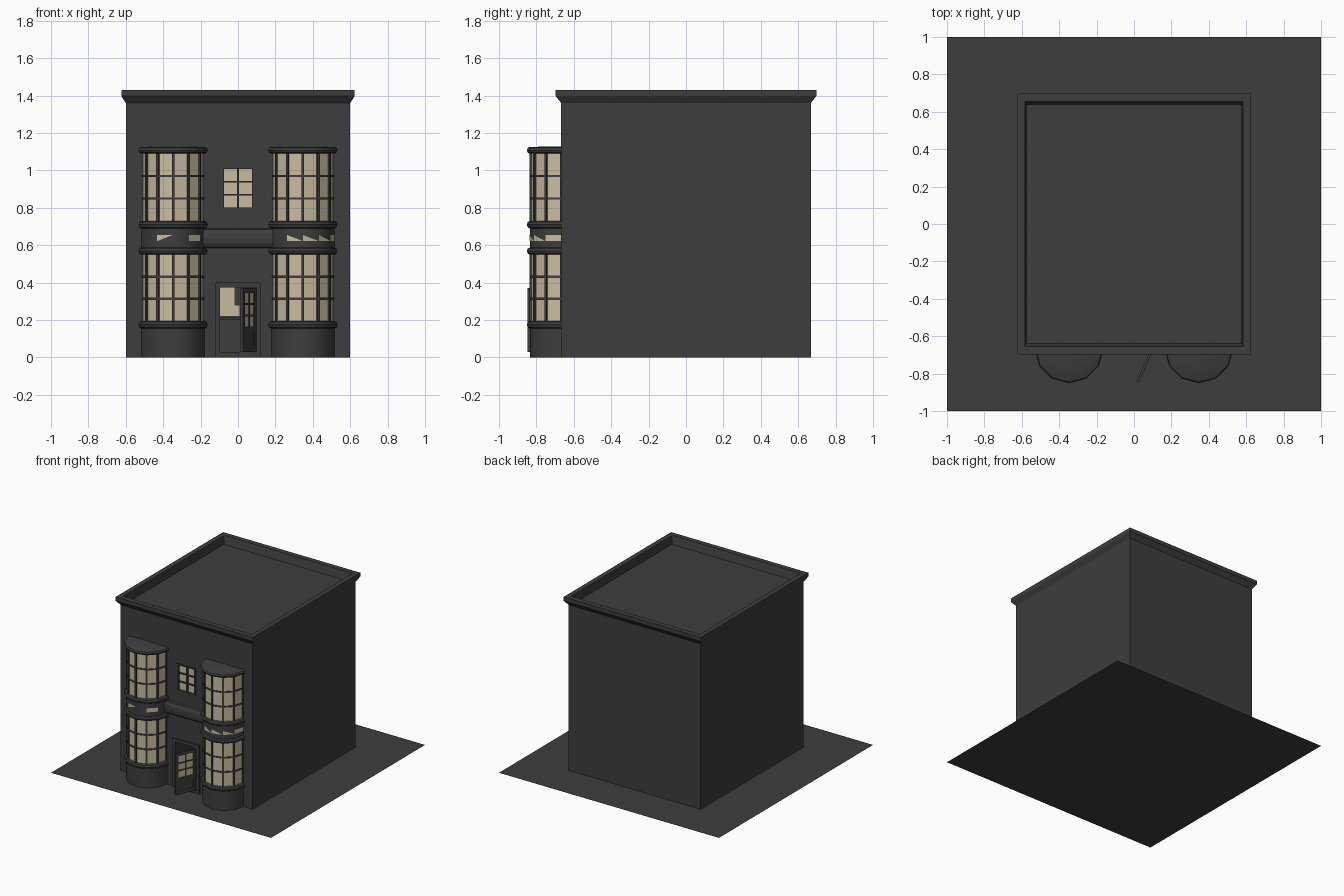
import bpy, bmesh, math
from mathutils import Matrix, Vector

if "Cube" in bpy.data.objects:
    bpy.data.objects.remove(bpy.data.objects["Cube"])


def material(name, rgb):
    m = bpy.data.materials.new(name)
    m.diffuse_color = (*rgb, 1)
    m.use_nodes = True
    m.node_tree.nodes["Principled BSDF"].inputs["Base Color"].default_value = m.diffuse_color
    return m


DARK = material("charcoal", (0.047, 0.047, 0.047))
GLASS = material("warm_glass", (0.58, 0.50, 0.35))
WALL_Y = -0.667


def finish(name, bm, mats=(DARK,), fix=True):
    if fix:
        bmesh.ops.recalc_face_normals(bm, faces=bm.faces[:])
    me = bpy.data.meshes.new(name)
    bm.to_mesh(me)
    bm.free()
    ob = bpy.data.objects.new(name, me)
    bpy.context.collection.objects.link(ob)
    for m in mats:
        me.materials.append(m)
    return ob


def add_box(bm, x0, x1, y0, y1, z0, z1, matrix=Matrix()):
    local = (Matrix.Translation(((x0 + x1) / 2, (y0 + y1) / 2, (z0 + z1) / 2))
             @ Matrix.Diagonal((x1 - x0, y1 - y0, z1 - z0, 1)))
    bmesh.ops.create_cube(bm, size=1, matrix=matrix @ local)


def boxes(name, specs, mat=DARK):
    bm = bmesh.new()
    for s in specs:
        add_box(bm, *s)
    return finish(name, bm, (mat,))


# Ground slab
bm = bmesh.new()
bm.faces.new([bm.verts.new((x, y, 0)) for x, y in ((-1, -1), (1, -1), (1, 1), (-1, 1))])
finish("ground_plane", bm, fix=False)

# Building: walls, flared cornice, parapet and sunken roof as stacked rectangles
levels = [(0.6, 0.667, 0), (0.6, 0.667, 1.36), (0.624, 0.697, 1.398), (0.624, 0.697, 1.43),
          (0.584, 0.655, 1.43), (0.575, 0.638, 1.365)]
bm = bmesh.new()
rings = [[bm.verts.new((sx * x, sy * y, z)) for sx, sy in ((-1, -1), (1, -1), (1, 1), (-1, 1))]
         for x, y, z in levels]
for a, b in zip(rings, rings[1:]):
    for i in range(4):
        j = (i + 1) % 4
        bm.faces.new((a[i], a[j], b[j], b[i]))
bm.faces.new(rings[0][::-1])
bm.faces.new(rings[-1])
building = finish("building", bm)

# Door and window recesses
cutter = boxes("recess_cutter", [(-0.095, 0.1, -0.72, -0.42, 0.03, 0.375),
                                 (-0.075, 0.075, -0.72, -0.645, 0.8, 1.01)])
mod = building.modifiers.new("recesses", "BOOLEAN")
mod.operation, mod.object, mod.solver = "DIFFERENCE", cutter, "EXACT"
bpy.context.view_layer.objects.active = building
bpy.ops.object.modifier_apply(modifier="recesses")
bpy.data.objects.remove(cutter)

# Upper centre window
boxes("centre_window_glass", [(-0.075, 0.075, -0.652, -0.645, 0.8, 1.01)], GLASS)
boxes("centre_window_bars",
      [(-0.005, 0.005, -0.665, -0.65, 0.8, 1.01)]
      + [(-0.075, 0.075, -0.665, -0.65, z - 0.004, z + 0.004) for z in (0.87, 0.94)]
      + [(s * 0.08 - 0.006, s * 0.08 + 0.006, -0.674, -0.65, 0.79, 1.02) for s in (-1, 1)]
      + [(-0.086, 0.086, -0.674, -0.65, z - 0.006, z + 0.006) for z in (0.796, 1.014)])

# Rounded band between the bays
bm = bmesh.new()
section = [(0, 0.585), (0.014, 0.59), (0.025, 0.61), (0.028, 0.6375), (0.025, 0.665), (0.014, 0.685), (0, 0.69)]
ends = [[bm.verts.new((x, WALL_Y - d, z)) for d, z in section] for x in (-0.19, 0.19)]
for i in range(len(section)):
    j = (i + 1) % len(section)
    bm.faces.new((ends[0][i], ends[0][j], ends[1][j], ends[1][i]))
for e in ends:
    bm.faces.new(e)
band = finish("name_band", bm)
band.name = "rounded_band"

# Bay window profile, radius and height
R, RG = 0.168, 0.162


def moulding(z0, z1):
    h = z1 - z0
    return [(R, z0), (0.179, z0 + h * 0.15), (0.184, z0 + h * 0.5), (0.179, z0 + h * 0.85), (R, z1)]


WINDOWS = ((0.195, 0.55), (0.73, 1.09))
profile = ([(R, 0)] + moulding(0.155, 0.195) + [(RG, 0.195), (RG, 0.55)] + moulding(0.55, 0.587)
           + moulding(0.69, 0.73) + [(RG, 0.73), (RG, 1.09)]
           + [(R, 1.09), (0.179, 1.095), (0.184, 1.107), (0.179, 1.12), (0.168, 1.126), (0.004, 1.128)])
ANGLES = [math.radians(a) for a in range(-90, 91, 30)]


def on_bay(cx, r, a, z):
    return Vector((cx + r * math.sin(a), WALL_Y - r * math.cos(a), z))


def lathe(bm, cx, pts, closed=False):
    rows = [[bm.verts.new(on_bay(cx, r, a, z)) for a in ANGLES] for r, z in pts]
    pairs = list(zip(range(len(pts)), range(1, len(pts)))) + ([(len(pts) - 1, 0)] if closed else [])
    for p, q in pairs:
        for i in range(len(ANGLES) - 1):
            f = bm.faces.new((rows[p][i], rows[p][i + 1], rows[q][i + 1], rows[q][i]))
            if pts[p][0] == RG and pts[q][0] == RG:
                f.material_index = 1


def band_glass(bm, cx, a0, corners):
    # Small lit plate on one facet; corners are (fraction across, height)
    p, q = (on_bay(cx, R + 0.002, math.radians(a), 0) for a in (a0, a0 + 30))
    bm.faces.new([bm.verts.new(p.lerp(q, t) + Vector((0, 0, z))) for t, z in corners])


LO, HI = 0.622, 0.655
TRI = ((0, LO), (1, LO), (0, HI))
RISE = ((0, LO), (1, HI), (0, HI))
RECT = ((0, LO), (1, LO), (1, HI), (0, HI))
for side, cx, plates in (("left", -0.347, ((-30, RISE), (30, RECT))),
                         ("right", 0.347, ((-30, TRI), (0, TRI), (30, TRI), (60, RECT)))):
    bm = bmesh.new()
    lathe(bm, cx, profile)
    bay = finish(side + "_bay", bm, (DARK, GLASS), fix=False)
    bpy.ops.object.select_all(action="DESELECT")
    bay.select_set(True)
    bpy.context.view_layer.objects.active = bay
    bpy.ops.object.shade_smooth_by_angle(angle=math.radians(35))
    for p in bay.data.polygons:
        if p.material_index == 1:
            p.use_smooth = False
    # Glazing bars
    bm = bmesh.new()
    for z0, z1 in WINDOWS:
        for a in ANGLES:
            m = Matrix.Translation((cx, WALL_Y, 0)) @ Matrix.Rotation(a, 4, "Z")
            add_box(bm, -0.007, 0.007, -0.169, -0.155, z0, z1, m)
        for k in (1, 2):
            z = z0 + (z1 - z0) * k / 3
            lathe(bm, cx, [(0.158, z - 0.006), (0.168, z - 0.006), (0.168, z + 0.006), (0.158, z + 0.006)], True)
    finish(side + "_bay_bars", bm)
    # Lit slivers on the middle band
    bm = bmesh.new()
    for a0, corners in plates:
        band_glass(bm, cx, a0, corners)
    finish(side + "_band_lights", bm, (GLASS,), fix=False)

# Door frame and lobby
boxes("door_frame", [(-0.12, -0.095, -0.68, -0.65, 0, 0.4), (0.1, 0.12, -0.68, -0.65, 0, 0.4),
                     (-0.095, 0.1, -0.68, -0.65, 0.375, 0.4), (-0.095, 0.1, -0.68, -0.65, 0, 0.03)])
boxes("lobby_wall_light", [(-0.095, -0.015, -0.43, -0.421, 0.22, 0.375),
                           (-0.015, 0.012, -0.43, -0.421, 0.22, 0.28)], GLASS)
boxes("lobby_counter", [(-0.095, 0.1, -0.52, -0.43, 0.03, 0.2), (-0.095, 0.1, -0.54, -0.43, 0.2, 0.215)])

# Open glazed door leaf, hinged on the right
hinge = Matrix.Translation((0.092, -0.68, 0)) @ Matrix.Rotation(math.atan2(-0.165, -0.072), 4, "Z")
W, T = 0.18, 0.007
leaf = [(0, 0.025, -T, T, 0.03, 0.37), (W - 0.025, W, -T, T, 0.03, 0.37), (0.025, W - 0.025, -T, T, 0.345, 0.37),
        (0.025, W - 0.025, -T, T, 0.03, 0.06), (0.025, W - 0.025, -T, T, 0.135, 0.165),
        (0.025, W - 0.025, -0.004, 0.004, 0.06, 0.135), (W / 2 - 0.006, W / 2 + 0.006, -T, T, 0.165, 0.345)]
leaf += [(0.025, W - 0.025, -T, T, z - 0.005, z + 0.005) for z in (0.225, 0.285)]
boxes("door_leaf", leaf).matrix_world = hinge
boxes("door_glass", [(0.025, W - 0.025, -0.002, 0.002, 0.165, 0.345)], GLASS).matrix_world = hinge
